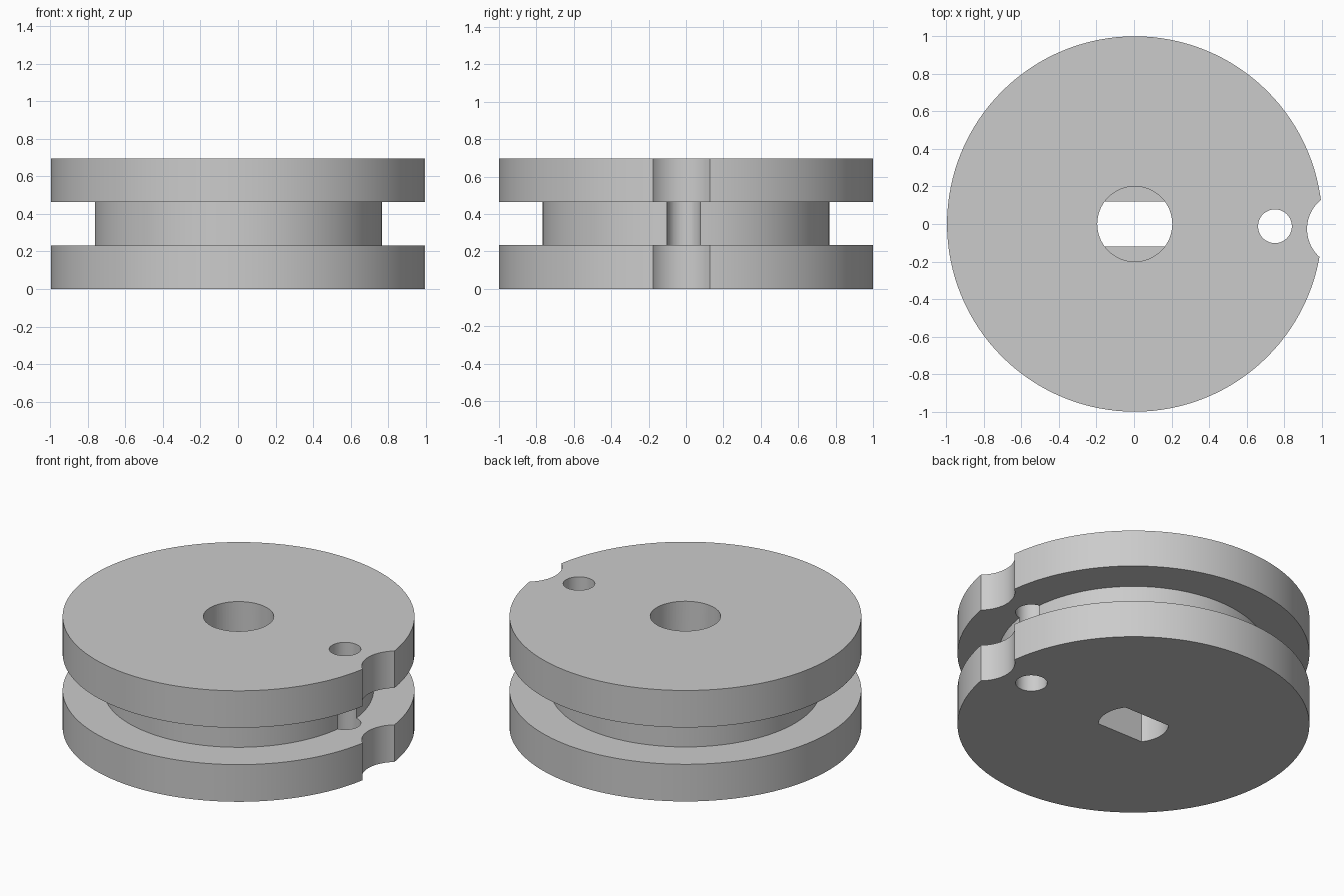
import bpy
import bmesh
import math

cube = bpy.data.objects.get("Cube")
if cube:
    bpy.data.objects.remove(cube)

CENTRE_X = 0.004
FLANGE, HUB = 1.0, 0.767
LEVELS = (0.0, 0.233, 0.464, 0.696)
BORE, FLAT = 0.2, 0.12

grey = bpy.data.materials.new("plain grey")
grey.use_nodes = True
colour = (0.6, 0.6, 0.6, 1)
grey.diffuse_color = colour
grey.node_tree.nodes["Principled BSDF"].inputs["Base Color"].default_value = colour


def circle(radius, count):
    return [(radius * math.cos(math.tau * i / count),
             radius * math.sin(math.tau * i / count)) for i in range(count)]


def flatted_circle(radius, half):
    """Outline of a round shaft with two parallel flats."""
    a = math.asin(half / radius)
    steps = [-a + 2 * a * i / 16 for i in range(17)]
    right = [(radius * math.cos(t), radius * math.sin(t)) for t in steps]
    return right + [(-x, -y) for x, y in right]


def new_object(name, bm):
    bmesh.ops.recalc_face_normals(bm, faces=bm.faces)
    mesh = bpy.data.meshes.new(name)
    bm.to_mesh(mesh)
    bm.free()
    obj = bpy.data.objects.new(name, mesh)
    bpy.context.collection.objects.link(obj)
    mesh.materials.append(grey)
    return obj


def prism(name, outline, x, y, bottom, top):
    bm = bmesh.new()
    face = bm.faces.new([bm.verts.new((x + u, y + v, bottom)) for u, v in outline])
    side = bmesh.ops.extrude_face_region(bm, geom=[face])
    verts = [g for g in side["geom"] if isinstance(g, bmesh.types.BMVert)]
    bmesh.ops.translate(bm, verts=verts, vec=(0, 0, top - bottom))
    return new_object(name, bm)


# Grooved wheel, turned from its profile
z0, z1, z2, z3 = LEVELS
profile = [(0, z0), (FLANGE, z0), (FLANGE, z1), (HUB, z1),
           (HUB, z2), (FLANGE, z2), (FLANGE, z3), (0, z3)]
bm = bmesh.new()
points = [bm.verts.new((CENTRE_X + r, 0, z)) for r, z in profile]
edges = [bm.edges.new(pair) for pair in zip(points, points[1:])]
bmesh.ops.spin(bm, geom=points + edges, cent=(CENTRE_X, 0, 0), axis=(0, 0, 1),
               angle=math.tau, steps=128, use_duplicate=False)
bmesh.ops.remove_doubles(bm, verts=bm.verts, dist=0.0005)
wheel = new_object("grooved_wheel", bm)

# Round bore above, flatted shaft socket below, string hole and rim notch
low, high = -0.1, z3 + 0.1
cutters = [
    prism("bore_cutter", circle(BORE, 64), CENTRE_X, 0, z1, high),
    prism("socket_cutter", flatted_circle(BORE, FLAT), CENTRE_X, 0, low, z1 + 0.05),
    prism("string_hole_cutter", circle(0.09, 48), 0.751, -0.012, low, high),
    prism("rim_notch_cutter", circle(0.2, 96), 1.122, -0.027, low, high),
]
bpy.ops.object.select_all(action="DESELECT")
bpy.context.view_layer.objects.active = wheel
wheel.select_set(True)
for cutter in cutters:
    cutter.hide_render = True
    cut = wheel.modifiers.new(cutter.name, "BOOLEAN")
    cut.operation = "DIFFERENCE"
    cut.solver = "EXACT"
    cut.object = cutter
    bpy.ops.object.modifier_apply(modifier=cut.name)
    bpy.data.objects.remove(cutter)

bpy.ops.object.shade_smooth_by_angle(angle=math.radians(30))
